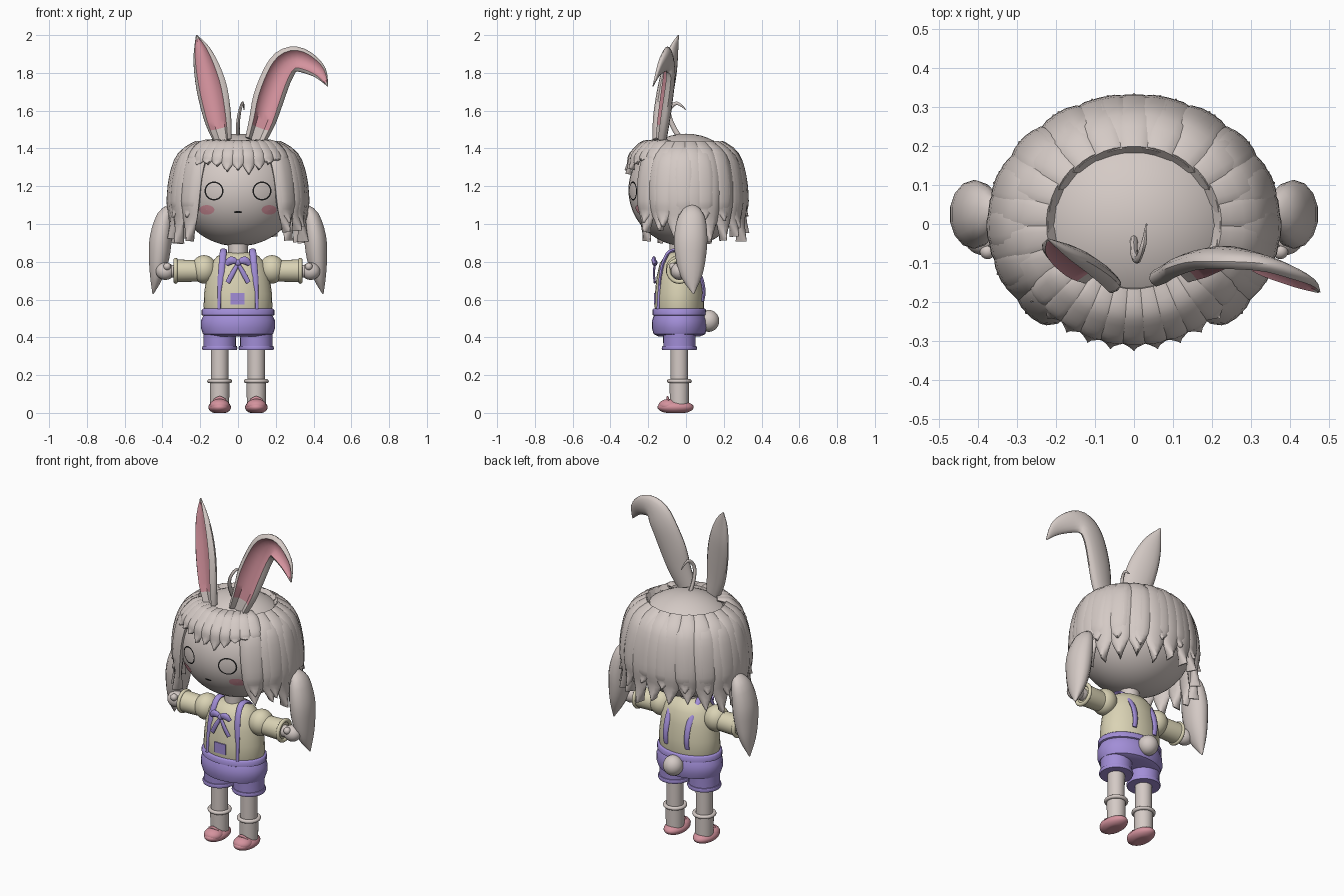
import bpy, bmesh, math, random
from mathutils import Vector, Matrix

random.seed(4)
if "Cube" in bpy.data.objects:
    bpy.data.objects.remove(bpy.data.objects["Cube"])


def material(name, r, g, b):
    m = bpy.data.materials.new(name)
    m.use_nodes = True
    m.diffuse_color = (r, g, b, 1)
    m.node_tree.nodes["Principled BSDF"].inputs["Base Color"].default_value = (r, g, b, 1)
    return m


GREY = material("warm_grey", .66, .59, .56)
CREAM = material("cream", .70, .65, .46)
PURPLE = material("purple", .36, .27, .68)
PINK = material("pink", .66, .29, .34)
BLACK = material("black", .01, .01, .01)


def finish(name, bm, *mats, angle=50):
    bmesh.ops.recalc_face_normals(bm, faces=bm.faces)
    mesh = bpy.data.meshes.new(name)
    bm.to_mesh(mesh)
    bm.free()
    obj = bpy.data.objects.new(name, mesh)
    bpy.context.collection.objects.link(obj)
    for m in mats:
        mesh.materials.append(m)
    bpy.ops.object.select_all(action='DESELECT')
    obj.select_set(True)
    bpy.context.view_layer.objects.active = obj
    bpy.ops.object.shade_smooth_by_angle(angle=math.radians(angle))
    return obj


def skin(bm, rings, cap=True):
    for a, b in zip(rings, rings[1:]):
        n = len(a)
        for k in range(n):
            f = bm.faces.new((a[k], a[(k + 1) % n], b[(k + 1) % n], b[k]))
            f.material_index = 0
    if cap:
        bm.faces.new(rings[0])
        bm.faces.new(rings[-1])


def lathe(name, profile, mat, pos, depth=1, axis_x=0, n=28):
    """Turned solid from (radius, height) pairs; axis_x = -1/1 lays it sideways."""
    bm = bmesh.new()
    rings = []
    for r, h in profile:
        ring = []
        for k in range(n):
            t = math.tau * k / n
            p = Vector((r * math.cos(t), r * depth * math.sin(t), h))
            if axis_x:
                p = Vector((h * axis_x, p.y, p.x))
            ring.append(bm.verts.new(p + Vector(pos)))
        rings.append(ring)
    skin(bm, rings)
    return finish(name, bm, mat)


def ball(name, pos, scale, mat, floor=None, u=28, v=18):
    bm = bmesh.new()
    bmesh.ops.create_uvsphere(bm, u_segments=u, v_segments=v, radius=1,
                              matrix=Matrix.Translation(pos) @ Matrix.Diagonal((*scale, 1)))
    if floor is not None:
        for w in bm.verts:
            w.co.z = max(w.co.z, floor)
    return finish(name, bm, mat)


def torus(name, pos, big, small, mat, axis_x=False):
    bpy.ops.mesh.primitive_torus_add(location=pos, major_radius=big, minor_radius=small,
                                     major_segments=28, minor_segments=10,
                                     rotation=(0, math.pi / 2 if axis_x else 0, 0))
    obj = bpy.context.object
    obj.name = name
    obj.data.materials.append(mat)
    bpy.ops.object.shade_smooth_by_angle(angle=math.radians(60))


def spline(pts, steps):
    """Smooth curve through the points, carrying widths along."""
    out = []
    for i in range(len(pts) - 1):
        p = [pts[min(max(i + j, 0), len(pts) - 1)] for j in (-1, 0, 1, 2)]
        for s in range(steps):
            t = s / steps
            out.append([.5 * (2 * b + (c - a) * t + (2 * a - 5 * b + 4 * c - d) * t * t
                              + (3 * b - a - 3 * c + d) * t ** 3) for a, b, c, d in zip(*p)])
    return out + [list(pts[-1])]


def loft(name, pts, out, mat, inner=None, n=10, steps=3):
    """Flat strand along (x, y, z, half width, half thickness); out is its facing."""
    rows = spline(pts, steps)
    bm = bmesh.new()
    rings = []
    for i, row in enumerate(rows):
        p = Vector(row[:3])
        t = Vector(rows[min(i + 1, len(rows) - 1)][:3]) - Vector(rows[max(i - 1, 0)][:3])
        o = out(p) if callable(out) else Vector(out)
        side = t.cross(o).normalized()
        nrm = side.cross(t).normalized()
        w, h = max(row[3], .002), max(row[4], .002)
        ring = []
        for k in range(n):
            a = math.tau * k / n
            dish = -.2 if inner and n / 8 < k < n * 3 / 8 else 1
            ring.append(bm.verts.new(p + side * w * math.cos(a) + nrm * h * math.sin(a) * dish))
        rings.append(ring)
    skin(bm, rings)
    if inner:
        bm.faces.ensure_lookup_table()
        for i in range(2, len(rows) - 2):
            for k in range(n // 8, n * 3 // 8):
                bm.faces[i * n + k].material_index = 1
    return finish(name, bm, *([mat, inner] if inner else [mat]))


# Head and face
HEAD, HR = Vector((0, 0, 1.18)), Vector((.325, .305, .298))
ball("head", HEAD, HR, GREY, u=40, v=24)


def decal(name, cx, cz, rx, rz, hole, mat, n=32):
    bm = bmesh.new()
    rings = []
    for s in (1, (1 + hole) / 2, hole):
        ring = []
        for k in range(n):
            a = math.tau * k / n
            x, z = cx + rx * s * math.cos(a), cz + rz * s * math.sin(a)
            y = -HR.y * math.sqrt(1 - (x / HR.x) ** 2 - ((z - HEAD.z) / HR.z) ** 2) - .004
            ring.append(bm.verts.new((x, y, z)))
        rings.append(ring)
    skin(bm, rings, cap=False)
    obj = finish(name, bm, mat)
    if obj.data.polygons[0].normal.y > 0:
        obj.data.flip_normals()


for s, tag in ((1, "left"), (-1, "right")):
    decal(tag + "_eye_ring", s * .127, 1.175, .05, .05, .86, BLACK)
    decal(tag + "_blush", s * .165, 1.075, .04, .025, .05, PINK)
decal("mouth", 0, 1.063, .022, .006, .05, BLACK)


# Hair: two layers of locks round the sides and back, short bangs in front
def lock(name, az, rows, rx, ry, width, thick):
    d = Vector((math.sin(az), math.cos(az), 0))
    ws = (.6, .9, 1, .9, .65, .05)
    pts = [(d.x * rx * r, d.y * ry * r, z, width * w, thick * (.6 if i in (0, 4) else 1))
           for i, ((r, z), w) in enumerate(zip(rows, ws))]
    loft(name, pts, d, GREY)


for layer, (count, grow, low, width) in enumerate(((17, 0, .92, .075), (14, .035, 1.0, .065))):
    for i in range(count):
        az = math.radians(-133 + 266 * i / (count - 1))
        tip = low + random.uniform(-.03, .05)
        rows = [(.62, 1.425), (.84 + grow, 1.36), (.96 + grow, 1.25), (1 + grow, 1.12),
                (1 + grow, (1.12 + tip) / 2), (1.01 + grow, tip)]
        lock(f"hair_lock_{layer}_{i}", az, rows, .345, .302, width, .032 - .01 * layer)

for i in range(11):
    az = math.radians(180 - 52 + 104 * i / 10)
    tip = 1.26 + .06 * abs(i - 5) / 5 + random.uniform(-.025, .03)
    rows = [(.55, 1.435), (.74, 1.425), (.88, 1.39), (.97, 1.355),
            (1.01, (1.35 + tip) / 2), (1.03, tip)]
    lock(f"bang_{i}", az, rows, .31, .30, .045, .018)

for s, tag in ((1, "left"), (-1, "right")):
    loft(tag + "_side_tail", [(s * .35, .03, 1.09, .03, .02), (s * .385, .03, 1.04, .07, .045),
                              (s * .408, .025, .93, .088, .06), (s * .418, .025, .82, .08, .055),
                              (s * .432, .03, .72, .055, .035), (s * .45, .04, .63, .003, .003)],
         (s, 0, 0), GREY, n=14)

loft("cowlick", [(0, -.03, 1.45, .015, .01), (0, -.075, 1.53, .013, .01), (.01, -.09, 1.6, .011, .008),
                 (.025, -.05, 1.64, .009, .007), (.032, 0, 1.605, .002, .002)], (1, 0, 0), GREY, n=8)

# Ears: one upright, one bent over
loft("right_ear", [(-.08, -.145, 1.44, .05, .03), (-.105, -.135, 1.55, .075, .034),
                   (-.135, -.11, 1.7, .086, .034), (-.165, -.085, 1.82, .074, .03),
                   (-.193, -.065, 1.92, .047, .02), (-.22, -.04, 2, .003, .003)],
     (-.35, -1, 0), GREY, PINK, n=16)
loft("left_ear", [(.09, -.135, 1.44, .055, .03), (.13, -.12, 1.55, .072, .034),
                  (.16, -.105, 1.66, .082, .034), (.205, -.09, 1.78, .08, .032),
                  (.25, -.09, 1.85, .076, .03), (.31, -.1, 1.872, .067, .028),
                  (.38, -.125, 1.845, .055, .024), (.435, -.15, 1.8, .037, .015),
                  (.475, -.175, 1.73, .003, .003)],
     (.12, -1, 0), GREY, PINK, n=16)

# Body and shorts
MID = -.035
lathe("neck", [(.052, .8), (.052, .93)], GREY, (0, MID, 0))
lathe("shirt", [(.17, .52), (.182, .56), (.18, .63), (.168, .72), (.145, .79), (.11, .83), (.06, .85)],
      CREAM, (0, MID, 0), .72)
lathe("shorts", [(.15, .405), (.185, .417), (.197, .45), (.195, .49), (.183, .515)],
      PURPLE, (0, MID, 0), .74)
lathe("waistband", [(.178, .512), (.192, .518), (.192, .545), (.184, .552)], PURPLE, (0, MID, 0), .74)
ball("tail", (0, .12, .487), (.056, .056, .058), GREY)
bpy.ops.mesh.primitive_cube_add(size=1, location=(-.003, -.164, .605))
pocket = bpy.context.object
pocket.name = "pocket"
pocket.scale = (.075, .009, .062)
pocket.data.materials.append(PURPLE)

# Bow
ball("bow_knot", (0, -.165, .795), (.018, .014, .018), PURPLE)
for s, tag in ((1, "left"), (-1, "right")):
    loft(tag + "_bow_loop", [(0, -.165, .795, .01, .008), (s * .035, -.17, .808, .022, .012),
                             (s * .062, -.163, .785, .012, .008)], (0, -1, 0), PURPLE)
    loft(tag + "_bow_tail", [(0, -.165, .79, .009, .006), (s * .028, -.17, .74, .013, .006),
                             (s * .055, -.165, .69, .013, .006)], (0, -1, 0), PURPLE)

# Mirrored limbs, straps and shoes
for s, tag in ((1, "left"), (-1, "right")):
    loft(tag + "_strap", [(s * .1, -.148, .55, .009, .008), (s * .098, -.142, .64, .01, .008),
                          (s * .09, -.135, .71, .018, .01), (s * .084, -.122, .79, .018, .01),
                          (s * .078, -.085, .855, .018, .01), (s * .075, -.02, .85, .018, .01),
                          (s * .072, .045, .78, .018, .01), (s * .07, .082, .71, .018, .01),
                          (s * .07, .095, .64, .016, .009), (s * .07, .088, .59, .014, .008)],
         lambda p: p - Vector((p.x, MID, .7)), PURPLE)
    ball(tag + "_sleeve_puff", (s * .18, MID, .76), (.068, .072, .075), CREAM)
    lathe(tag + "_sleeve", [(.05, .17), (.057, .22), (.06, .33)], CREAM, (0, MID, .752), axis_x=s)
    torus(tag + "_sleeve_cuff", (s * .33, MID, .752), .058, .011, CREAM, True)
    lathe(tag + "_wrist", [(.034, .32), (.034, .37)], GREY, (0, MID, .75), axis_x=s)
    ball(tag + "_hand", (s * .385, MID, .75), (.05, .045, .046), GREY)
    ball(tag + "_thumb", (s * .375, MID - .035, .775), (.02, .02, .02), GREY)
    x = s * .097
    lathe(tag + "_shorts_leg", [(.085, .345), (.086, .4), (.088, .45)], PURPLE, (x, MID, 0))
    lathe(tag + "_shorts_cuff", [(.05, .332), (.09, .332), (.094, .342), (.09, .354), (.08, .356)],
          PURPLE, (x, MID, 0))
    lathe(tag + "_leg", [(.046, .15), (.047, .36)], GREY, (x, MID, 0))
    lathe(tag + "_sock", [(.05, .04), (.052, .16)], GREY, (x, MID, 0))
    torus(tag + "_sock_ring", (x, MID, .168), .055, .011, GREY)
    ball(tag + "_shoe", (x, -.055, .03), (.06, .096, .036), PINK, floor=0)
    ball(tag + "_shoe_toe", (x, -.09, .038), (.053, .056, .036), PINK, floor=0)
    loft(tag + "_shoe_bow", [(x - .03, -.09, .065, .008, .005), (x, -.098, .08, .009, .006),
                             (x + .03, -.09, .065, .008, .005)], (0, -1, 0), PINK, n=8)
